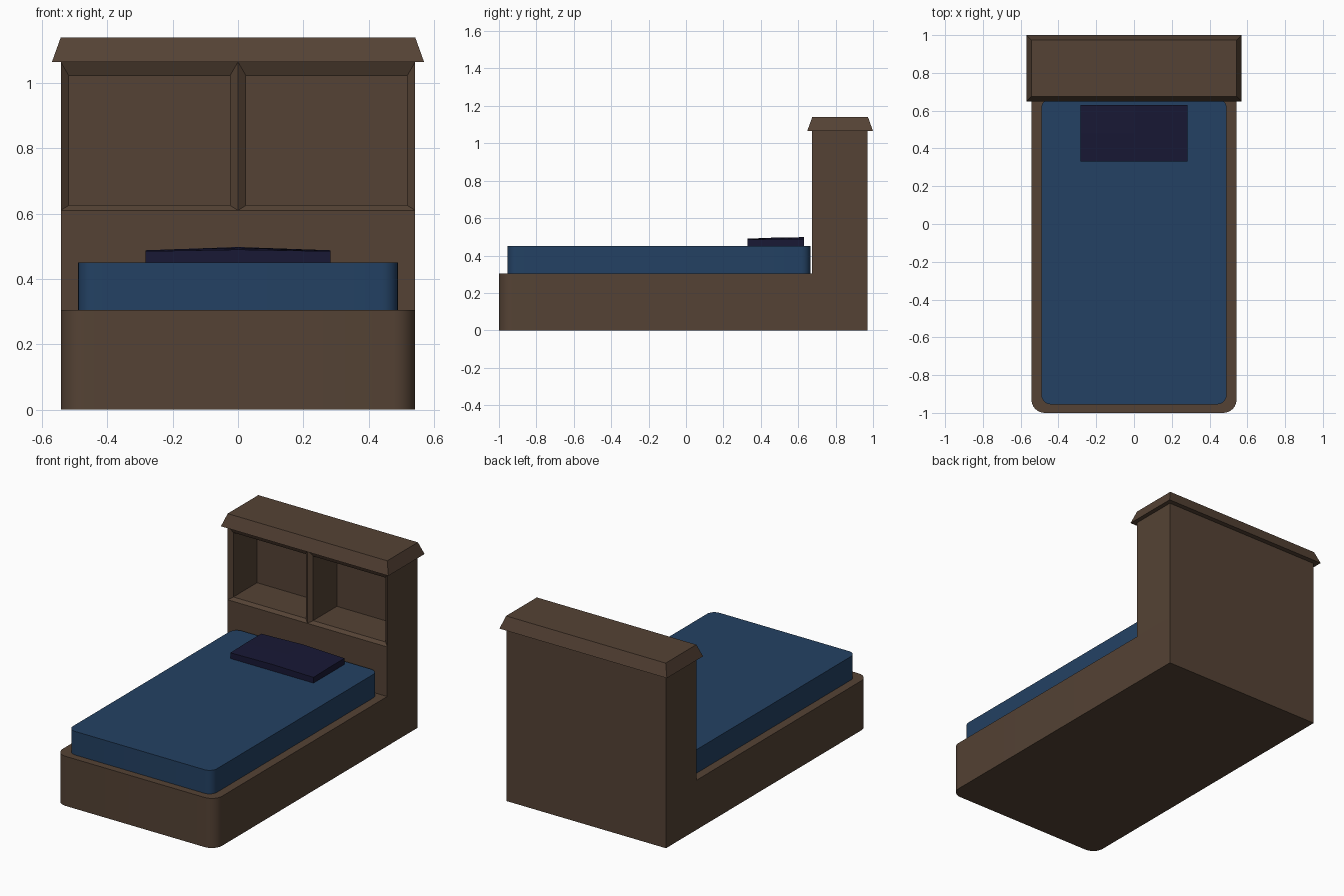
import bpy, bmesh
from math import sin, cos, pi
from mathutils import Vector

if "Cube" in bpy.data.objects:
    bpy.data.objects.remove(bpy.data.objects["Cube"])


def material(name, rgb):
    m = bpy.data.materials.new(name)
    m.diffuse_color = (*rgb, 1)
    m.use_nodes = True
    m.node_tree.nodes["Principled BSDF"].inputs["Base Color"].default_value = m.diffuse_color
    return m


WOOD = material("wood", (0.09, 0.055, 0.035))
BLUE = material("blue_fabric", (0.017, 0.053, 0.125))
NAVY = material("navy_fabric", (0.009, 0.009, 0.035))


def finish(name, bm, mat):
    bmesh.ops.recalc_face_normals(bm, faces=bm.faces)
    me = bpy.data.meshes.new(name)
    bm.to_mesh(me)
    bm.free()
    me.materials.append(mat)
    ob = bpy.data.objects.new(name, me)
    bpy.context.collection.objects.link(ob)
    return ob


def loft(name, rings, mat):
    """Closed solid through horizontal rings of equal point count."""
    bm = bmesh.new()
    rs = [[bm.verts.new(p) for p in r] for r in rings]
    n = len(rs[0])
    for a, b in zip(rs, rs[1:]):
        for i in range(n):
            j = (i + 1) % n
            bm.faces.new((a[i], a[j], b[j], b[i]))
    bm.faces.new(rs[0])
    bm.faces.new(rs[-1])
    return finish(name, bm, mat)


def plan(hx, y0, y1, z, r_front=0, r_back=0, seg=6):
    """Rectangle in plan with rounded front and back corners."""
    pts = []
    for sx, y, sy, r, start in ((1, y0, 1, r_front, -pi / 2), (1, y1, -1, r_back, 0),
                                (-1, y1, -1, r_back, pi / 2), (-1, y0, 1, r_front, pi)):
        cx, cy = sx * (hx - r), y + sy * r
        for k in range(seg + 1 if r else 1):
            a = start + pi / 2 * k / seg
            pts.append((cx + r * cos(a), cy + r * sin(a), z))
    return pts


def smooth(ob):
    bpy.context.view_layer.objects.active = ob
    ob.select_set(True)
    bpy.ops.object.shade_smooth_by_angle()
    ob.select_set(False)


# Bed base and mattress
smooth(loft("bed_base", [plan(0.543, -1, 0.97, z, 0.07) for z in (0, 0.305)], WOOD))
smooth(loft("mattress", [plan(0.49, -0.955, 0.665, z, 0.05, 0.05) for z in (0.305, 0.45)], BLUE))

# Headboard with two framed cubby holes
bm = bmesh.new()
bmesh.ops.create_cube(bm, size=1)
for v in bm.verts:
    v.co = Vector((v.co.x * 1.086, 0.8225 + v.co.y * 0.295, 0.685 + v.co.z * 0.76))
for co, no in (((0, 0, 0.61), (0, 0, 1)), ((0, 0, 0), (1, 0, 0))):
    bmesh.ops.bisect_plane(bm, geom=bm.verts[:] + bm.edges[:] + bm.faces[:],
                           plane_co=co, plane_no=no)
bm.normal_update()
fronts = [f for f in bm.faces if f.normal.y < -0.9 and f.calc_center_median().z > 0.61]
rims = bmesh.ops.extrude_discrete_faces(bm, faces=fronts)["faces"]
for f in rims:
    cx = f.calc_center_median().x
    for v in f.verts:
        v.co.x += 0.025 if v.co.x < cx else -0.025
        v.co.y += 0.02
        v.co.z = 0.626 if v.co.z < 0.8 else 1.022
for f in bmesh.ops.extrude_discrete_faces(bm, faces=rims)["faces"]:
    for v in f.verts:
        v.co.y = 0.925
finish("headboard", bm, WOOD)

# Tapered cap on the headboard
loft("headboard_cap", [plan(0.57, 0.648, 1.0, 1.065), plan(0.543, 0.675, 0.973, 1.14)], WOOD)

# Low-poly pillow, raised along the middle towards the back
rings = []
for y, edge, mid in ((0.33, 0.485, 0.49), (0.48, 0.488, 0.496), (0.63, 0.488, 0.498)):
    rings.append([(-0.283, y, 0.45), (0.283, y, 0.45), (0.283, y, edge),
                  (0, y, mid), (-0.283, y, edge)])
loft("pillow", rings, NAVY)
